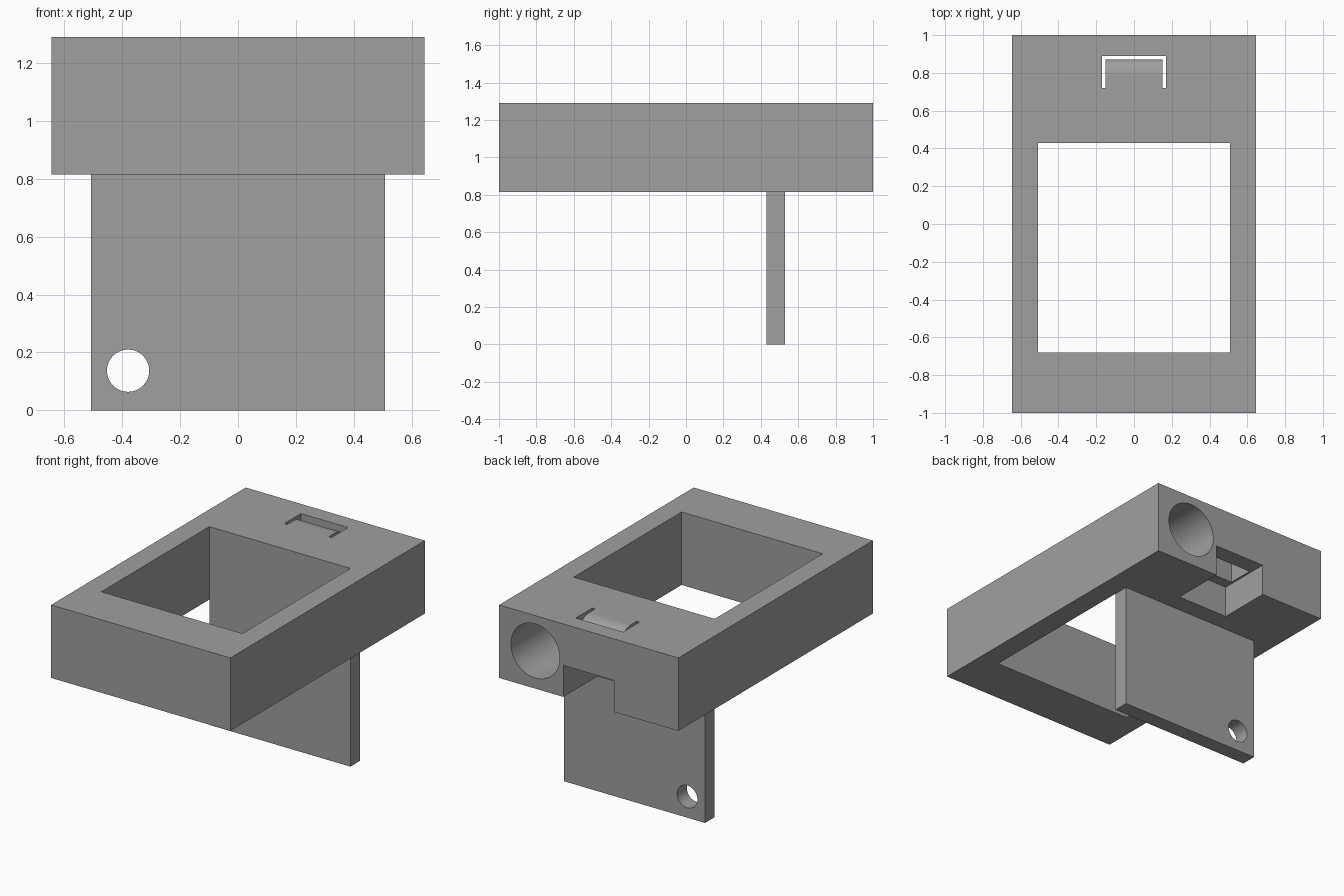
import bpy, bmesh, math

if "Cube" in bpy.data.objects:
    bpy.data.objects.remove(bpy.data.objects["Cube"])

grey = bpy.data.materials.new("mid grey")
grey.diffuse_color = (0.35, 0.35, 0.35, 1)
grey.use_nodes = True
grey.node_tree.nodes["Principled BSDF"].inputs["Base Color"].default_value = grey.diffuse_color


def add_object(name, bm, colour=True):
    bmesh.ops.recalc_face_normals(bm, faces=bm.faces[:])
    mesh = bpy.data.meshes.new(name)
    bm.to_mesh(mesh)
    bm.free()
    ob = bpy.data.objects.new(name, mesh)
    bpy.context.collection.objects.link(ob)
    mesh.materials.append(grey)
    return ob


def box(name, x0, x1, y0, y1, z0, z1):
    bm = bmesh.new()
    bmesh.ops.create_cube(bm, size=1)
    for v in bm.verts:
        v.co = (x1 if v.co.x > 0 else x0,
                y1 if v.co.y > 0 else y0,
                z1 if v.co.z > 0 else z0)
    return add_object(name, bm)


def rod_y(name, x, z, radius, y0, y1, sides=64):
    """Cylinder lying along y."""
    bm = bmesh.new()
    ring = [bm.verts.new((x + radius * math.cos(2 * math.pi * i / sides), y0,
                          z + radius * math.sin(2 * math.pi * i / sides)))
            for i in range(sides)]
    face = bm.faces.new(ring)
    ext = bmesh.ops.extrude_face_region(bm, geom=[face])
    for v in ext["geom"]:
        if isinstance(v, bmesh.types.BMVert):
            v.co.y = y1
    return add_object(name, bm)


def cut(ob, cutter):
    mod = ob.modifiers.new("cut", 'BOOLEAN')
    mod.operation = 'DIFFERENCE'
    mod.solver = 'EXACT'
    mod.object = cutter
    bpy.context.view_layer.objects.active = ob
    bpy.ops.object.modifier_apply(modifier=mod.name)
    bpy.data.objects.remove(cutter)


def smooth(ob):
    bpy.ops.object.select_all(action='DESELECT')
    ob.select_set(True)
    bpy.context.view_layer.objects.active = ob
    bpy.ops.object.shade_smooth_by_angle(angle=math.radians(30))


# Thick rectangular frame with its large opening
frame = box("frame", -0.645, 0.645, -1, 1, 0.815, 1.29)
cut(frame, box("opening_cutter", -0.508, 0.508, -0.68, 0.43, 0.5, 1.6))
# Rear notch open to the back and below
cut(frame, box("notch_cutter", -0.183, 0.183, 0.65, 1.2, 0.5, 1.02))
# Shaft around the latch tongue
cut(frame, box("latch_shaft_cutter", -0.17, 0.17, 0.72, 0.89, 0.95, 1.6))
# Blind round socket in the rear face
cut(frame, rod_y("socket_cutter", 0.385, 1.06, 0.176, 0.5, 1.2))
smooth(frame)

# Hanging plate with a small hole
plate = box("hanging_plate", -0.508, 0.508, 0.43, 0.53, 0, 0.815)
cut(plate, rod_y("plate_hole_cutter", -0.38, 0.137, 0.073, 0.2, 0.8))
smooth(plate)

# Latch tongue with a rounded upper tip and a bulged underside
steps = 10
top = [(0.72, 1.29)] + [(0.78 + 0.09 * math.sin(a), 1.23 + 0.06 * math.cos(a))
                        for a in (math.pi / 2 * i / steps for i in range(steps + 1))]
under = [(0.87 - 0.15 * i / steps, 1.15 - 0.04 * math.sin(math.pi * i / steps))
         for i in range(steps + 1)]
bm = bmesh.new()
profile = bm.faces.new([bm.verts.new((-0.15, y, z)) for y, z in top + under])
ext = bmesh.ops.extrude_face_region(bm, geom=[profile])
for v in ext["geom"]:
    if isinstance(v, bmesh.types.BMVert):
        v.co.x = 0.15
smooth(add_object("latch_tongue", bm))
